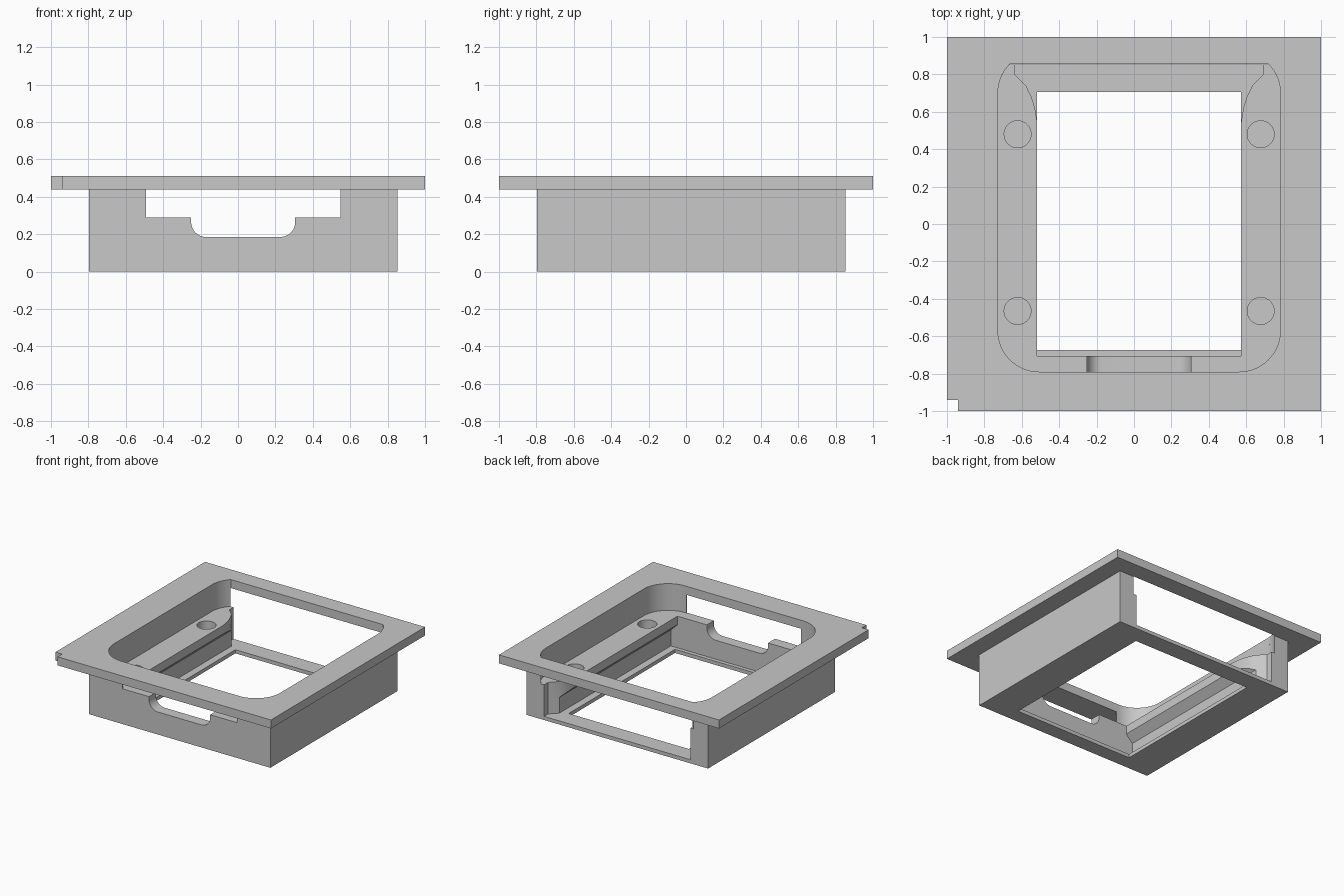
import bpy, bmesh
from math import cos, sin, asin, degrees, radians
from mathutils import Vector

if "Cube" in bpy.data.objects:
    bpy.data.objects.remove(bpy.data.objects["Cube"])

grey = bpy.data.materials.new("plain grey")
grey.use_nodes = True
colour = (0.58, 0.58, 0.58, 1)
grey.diffuse_color = colour
grey.node_tree.nodes["Principled BSDF"].inputs["Base Color"].default_value = colour

C = 0.0275  # centre of the box in x and y


def prism(name, outline, low, high, along="z"):
    """Extrude an outline: (x, y) along z, or (x, z) along y."""
    bm = bmesh.new()
    place = (lambda p: (p[0], p[1], low)) if along == "z" else (lambda p: (p[0], low, p[1]))
    bottom = [bm.verts.new(place(p)) for p in outline]
    step = Vector((0, 0, high - low)) if along == "z" else Vector((0, high - low, 0))
    top = [bm.verts.new(v.co + step) for v in bottom]
    bm.faces.new(bottom)
    bm.faces.new(top)
    for i in range(len(bottom)):
        bm.faces.new((bottom[i - 1], bottom[i], top[i], top[i - 1]))
    bmesh.ops.recalc_face_normals(bm, faces=bm.faces)
    mesh = bpy.data.meshes.new(name)
    bm.to_mesh(mesh)
    bm.free()
    mesh.materials.append(grey)
    ob = bpy.data.objects.new(name, mesh)
    bpy.context.collection.objects.link(ob)
    return ob


def rect(x0, x1, y0, y1):
    return [(x0, y0), (x1, y0), (x1, y1), (x0, y1)]


def mirrored(half):
    """Complete a right-hand half outline about the centre line."""
    return [(C + x, y) for x, y in half] + [(C - x, y) for x, y in reversed(half)]


def arc(cx, cy, r, start, end, steps=16):
    angles = [radians(start + (end - start) * i / steps) for i in range(steps + 1)]
    return [(cx + r * cos(a), cy + r * sin(a)) for a in angles]


def cut(target, cutter):
    mod = target.modifiers.new("cut", "BOOLEAN")
    mod.operation, mod.solver, mod.object = "DIFFERENCE", "EXACT", cutter
    bpy.context.view_layer.objects.active = target
    bpy.ops.object.modifier_apply(modifier=mod.name)
    bpy.data.objects.remove(cutter)


# Rounded pocket outline, its back corners cropped by a straight back edge
def pocket(back):
    crop = degrees(asin((back - 0.7) / 0.22))
    return mirrored(arc(0.535, -0.57, 0.22, -90, 0) + arc(0.535, 0.7, 0.22, 0, crop))


# Top flange with a notched corner
flange = prism("top_flange", [(-0.94, -1), (1, -1), (1, 1), (-1, 1), (-1, -0.94), (-0.94, -0.94)], 0.44, 0.51)
cut(flange, prism("pocket_cutter", pocket(0.855), 0.3, 0.7))

# Box body
body = prism("box_body", rect(C - 0.825, C + 0.825, C - 0.825, C + 0.825), 0, 0.44)
cut(body, prism("pocket_cutter", pocket(0.88), 0.29, 0.7))

# Throat between the ledges, flaring to the open back
throat = [(0.545, -0.707), (0.545, 0.54), (0.557, 0.62), (0.576, 0.68),
          (0.605, 0.74), (0.665, 0.8), (0.665, 0.95)]
cut(body, prism("throat_cutter", mirrored(throat), 0.03, 0.6))

# Undercut below the ledges
undercut = [(0.605, 0.03), (0.605, 0.16), (0.545, 0.22)]
cut(body, prism("undercut_cutter", mirrored(undercut), -0.707, 0.745, "y"))

# Opening in the floor
cut(body, prism("floor_cutter", rect(C - 0.545, C + 0.545, -0.675, 0.705), -0.1, 0.1))

# Front window and the rounded dip below it
cut(body, prism("window_cutter", rect(C - 0.52, C + 0.52, 0.29, 0.6), -0.9, -0.6, "y"))
dip = arc(0.198, 0.265, 0.08, -90, 0, 12) + [(0.278, 0.35)]
cut(body, prism("dip_cutter", mirrored(dip), -0.9, -0.6, "y"))

# Blind round holes in the ledges
for side in (-1, 1):
    for y in (-0.465, 0.48):
        ring = arc(C + side * 0.65, y, 0.072, 0, 360, 32)[:-1]
        cut(body, prism("hole_cutter", ring, 0.21, 0.4))

# Smooth the arcs, keep the edges sharp
for ob in (flange, body):
    bpy.ops.object.select_all(action="DESELECT")
    ob.select_set(True)
    bpy.context.view_layer.objects.active = ob
    bpy.ops.object.shade_smooth_by_angle(angle=radians(25))
